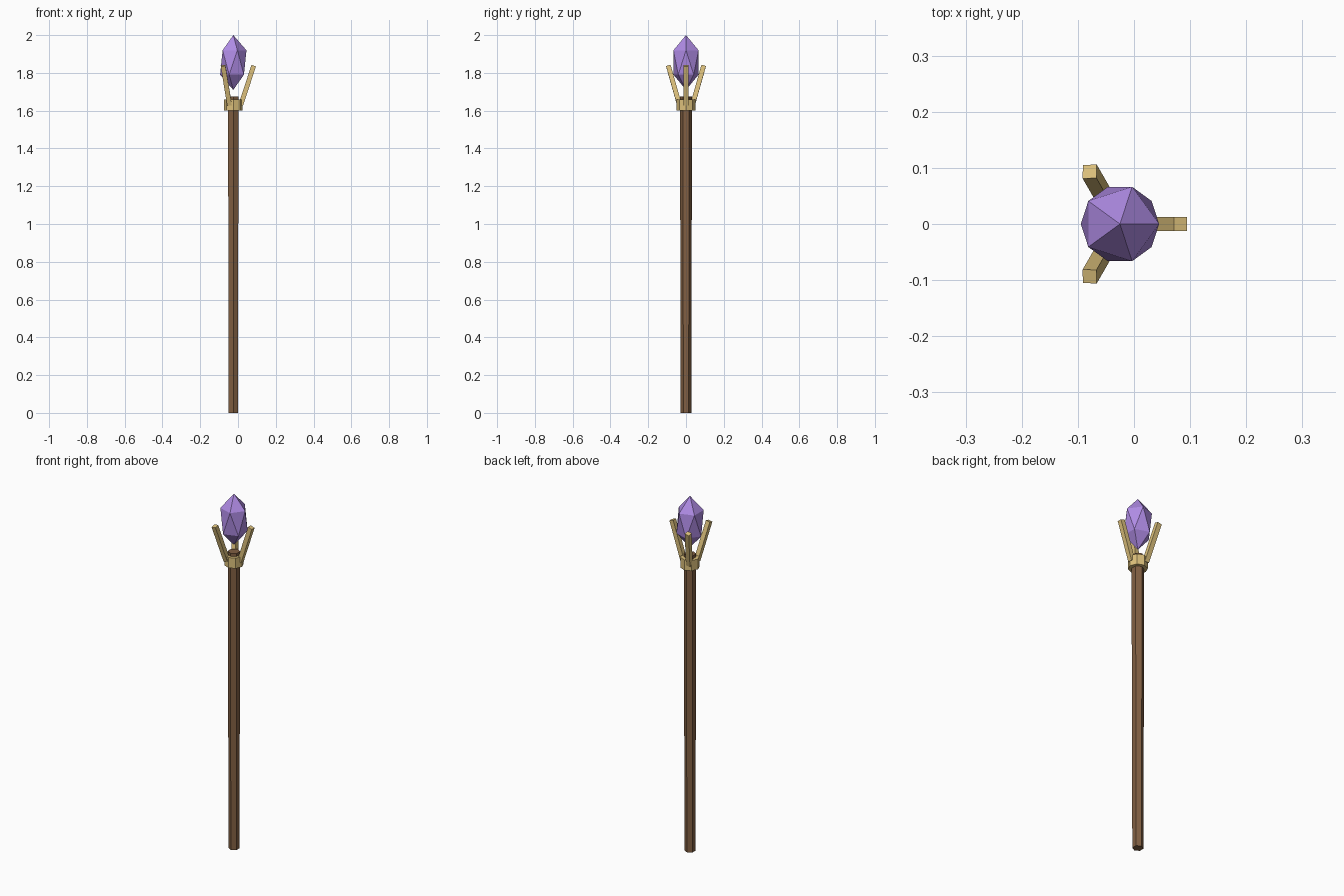
import bpy
import math
from mathutils import Vector

if "Cube" in bpy.data.objects:
    bpy.data.objects.remove(bpy.data.objects["Cube"])

AXIS_X = -0.025  # staff axis, offset so the whole model is centred


def material(name, rgb):
    m = bpy.data.materials.new(name)
    m.diffuse_color = (*rgb, 1)
    m.use_nodes = True
    m.node_tree.nodes["Principled BSDF"].inputs["Base Color"].default_value = m.diffuse_color
    return m


def finish(name, mat):
    ob = bpy.context.object
    ob.name = name
    ob.data.materials.append(mat)
    return ob


def tapered(name, sides, r_low, r_high, z0, z1, mat):
    bpy.ops.mesh.primitive_cone_add(vertices=sides, radius1=r_low, radius2=r_high,
                                    depth=z1 - z0, location=(AXIS_X, 0, (z0 + z1) / 2))
    return finish(name, mat)


wood = material("wood", (0.22, 0.115, 0.055))
gold = material("gold", (0.72, 0.53, 0.2))
violet = material("violet", (0.43, 0.26, 0.78))

# Six-sided wooden shaft, slightly thicker at the top
tapered("shaft", 6, 0.028, 0.032, 0.0, 1.675, wood)

# Gold collar
tapered("collar", 8, 0.05, 0.05, 1.60, 1.658, gold)

# Three square prongs leaning outwards
for i in range(3):
    a = math.tau * i / 3
    out = Vector((math.cos(a), math.sin(a), 0))
    base = Vector((AXIS_X, 0, 1.63)) + out * 0.04
    tip = Vector((AXIS_X, 0, 1.838)) + out * 0.108
    d = tip - base
    bpy.ops.mesh.primitive_cube_add(size=1, location=(base + tip) / 2)
    prong = finish(f"prong_{i + 1}", gold)
    prong.scale = (0.025, 0.025, d.length)
    prong.rotation_euler = Vector((0, 0, 1)).rotation_difference(d).to_euler()

# Faceted crystal floating between the prongs
bpy.ops.mesh.primitive_ico_sphere_add(subdivisions=1, radius=1, location=(AXIS_X, 0, 1.855))
crystal = finish("crystal", violet)
crystal.scale = (0.078, 0.078, 0.145)
